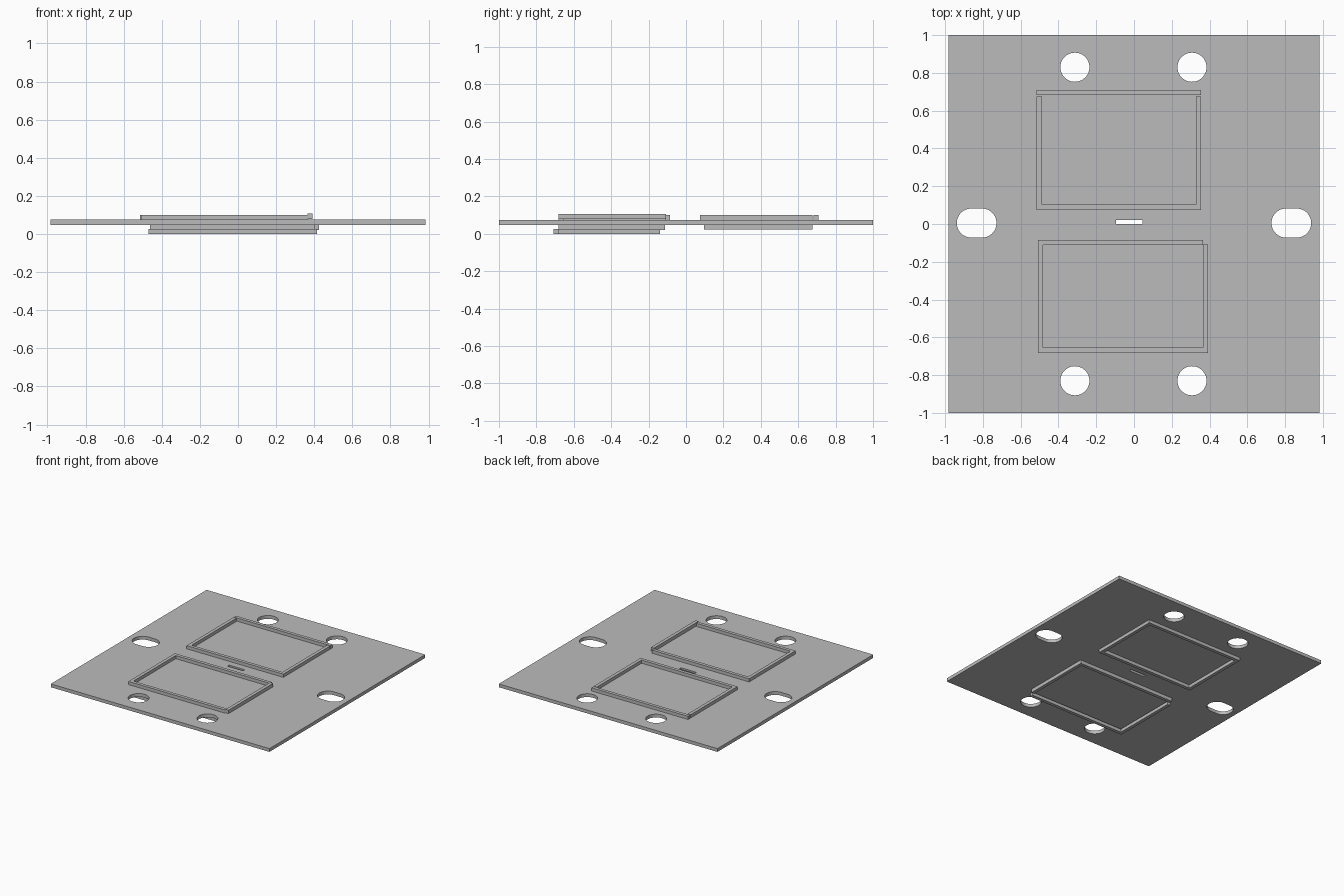
import bpy, bmesh, math

cube = bpy.data.objects.get("Cube")
if cube:
    bpy.data.objects.remove(cube, do_unlink=True)

grey = bpy.data.materials.new("light grey")
grey.use_nodes = True
colour = (0.5, 0.5, 0.5, 1)
grey.diffuse_color = colour
grey.node_tree.nodes["Principled BSDF"].inputs["Base Color"].default_value = colour


def rectangle(x0, x1, y0, y1):
    return [(x0, y0), (x1, y0), (x1, y1), (x0, y1)]


def rounded_hole(cx, cy, r, stretch=0, n=48):
    """Circle, or a slot when its two halves are pulled apart along x."""
    points = []
    for side, start in ((1, -math.pi / 2), (-1, math.pi / 2)):
        for i in range(n // 2 + (1 if stretch else 0)):
            a = start + 2 * math.pi * i / n
            points.append((cx + side * stretch + r * math.cos(a), cy + r * math.sin(a)))
    return points


def make_plate(name, outlines, z0, z1):
    """Filled outline with holes, extruded between two heights."""
    curve = bpy.data.curves.new(name, "CURVE")
    curve.dimensions = "2D"
    curve.fill_mode = "BOTH"
    curve.extrude = (z1 - z0) / 2
    for points in outlines:
        spline = curve.splines.new("POLY")
        spline.points.add(len(points) - 1)
        for p, (x, y) in zip(spline.points, points):
            p.co = (x, y, 0, 1)
        spline.use_cyclic_u = True
    obj = bpy.data.objects.new(name, curve)
    bpy.context.collection.objects.link(obj)
    obj.location.z = (z0 + z1) / 2
    bpy.ops.object.select_all(action="DESELECT")
    obj.select_set(True)
    bpy.context.view_layer.objects.active = obj
    bpy.ops.object.convert(target="MESH")
    obj = bpy.context.view_layer.objects.active
    bm = bmesh.new()
    bm.from_mesh(obj.data)
    bmesh.ops.remove_doubles(bm, verts=bm.verts, dist=0.0001)
    bmesh.ops.recalc_face_normals(bm, faces=bm.faces)
    bm.to_mesh(obj.data)
    bm.free()
    obj.data.materials.clear()
    obj.data.materials.append(grey)
    bpy.ops.object.shade_smooth_by_angle()


def make_bar(name, x0, x1, y0, y1, z0, z1):
    bm = bmesh.new()
    bottom = bm.faces.new([bm.verts.new((x, y, z0)) for x, y in rectangle(x0, x1, y0, y1)])
    top = bmesh.ops.extrude_face_region(bm, geom=[bottom])["geom"]
    moved = [v for v in top if isinstance(v, bmesh.types.BMVert)]
    bmesh.ops.translate(bm, verts=moved, vec=(0, 0, z1 - z0))
    bmesh.ops.recalc_face_normals(bm, faces=bm.faces)
    mesh = bpy.data.meshes.new(name)
    bm.to_mesh(mesh)
    bm.free()
    mesh.materials.append(grey)
    bpy.context.collection.objects.link(bpy.data.objects.new(name, mesh))


# Base plate with four round holes, two side slots and a small centre slit
outlines = [rectangle(-0.983, 0.983, -1, 1), rectangle(-0.095, 0.045, 0, 0.022)]
for sx in (-1, 1):
    outlines.append(rounded_hole(sx * 0.833, 0.005, 0.077, 0.028))
    for sy in (-1, 1):
        outlines.append(rounded_hole(sx * 0.31 - 0.003, sy * 0.83, 0.077))
LOW, HIGH = 0.048, 0.075
make_plate("base_plate", outlines, LOW, HIGH)

W = 0.027  # bar width

# Upper back frame
for name, y in (("front", 0.075), ("back", 0.682)):
    make_bar(f"upper_back_frame_{name}", -0.515, 0.355, y, y + W, HIGH, 0.101)
for name, x in (("right", -0.515), ("left", 0.328)):
    make_bar(f"upper_back_frame_{name}", x, x + W, 0.102, 0.676, HIGH, 0.101)

# Upper front frame, its left bar slightly raised
make_bar("upper_front_frame_back", -0.508, 0.365, -0.112, -0.085, HIGH, 0.101)
make_bar("upper_front_frame_front", -0.508, 0.365, -0.682, -0.655, HIGH, 0.101)
make_bar("upper_front_frame_right", -0.508, -0.481, -0.655, -0.112, HIGH, 0.101)
make_bar("upper_front_frame_left", 0.365, 0.392, -0.682, -0.108, 0.079, 0.107)

# Lower back frame
for name, y in (("front", 0.095), ("back", 0.65)):
    make_bar(f"lower_back_frame_{name}", -0.462, 0.42, y, y + W, 0.022, LOW)
for name, x in (("right", -0.462), ("left", 0.393)):
    make_bar(f"lower_back_frame_{name}", x, x + W, 0.122, 0.65, 0.022, LOW)

# Lower front frame, its front and right bars dropped below the others
make_bar("lower_front_frame_back", -0.462, 0.398, -0.138, -0.111, 0.02, LOW)
make_bar("lower_front_frame_left", 0.398, 0.425, -0.682, -0.111, 0.02, LOW)
make_bar("lower_front_frame_front", -0.47, 0.415, -0.708, -0.681, 0, 0.027)
make_bar("lower_front_frame_right", -0.47, -0.443, -0.681, -0.138, 0, 0.027)
